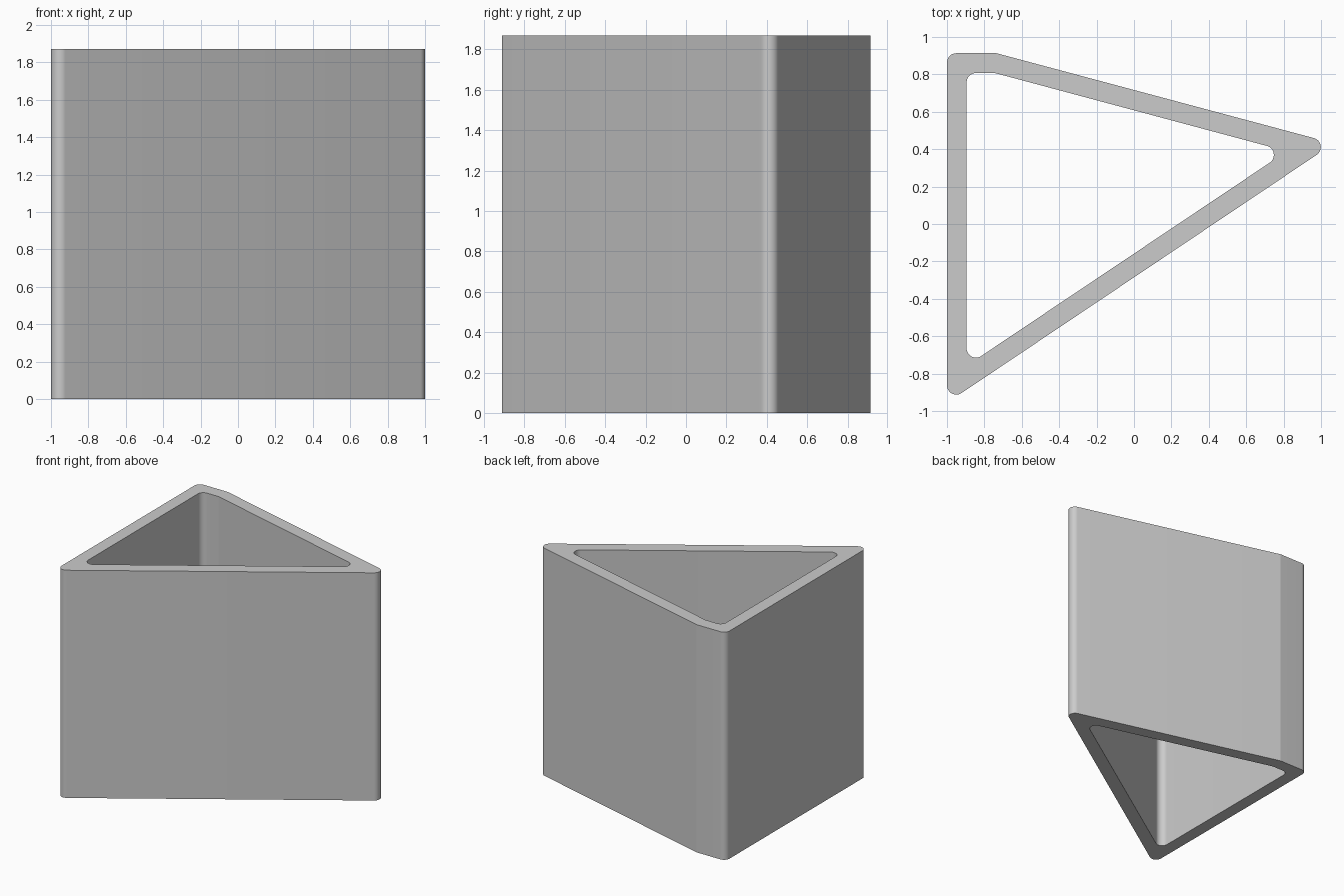
import bpy, bmesh, math
from mathutils import Vector

if "Cube" in bpy.data.objects:
    bpy.data.objects.remove(bpy.data.objects["Cube"])

HEIGHT = 1.87
SEGS = 16


def rounded(corners):
    """Outline from (x, y, radius) corners; radius 0 stays sharp."""
    pts = []
    n = len(corners)
    for i, (x, y, r) in enumerate(corners):
        p = Vector((x, y))
        if r == 0:
            pts.append(p)
            continue
        a = (Vector(corners[i - 1][:2]) - p).normalized()
        b = (Vector(corners[(i + 1) % n][:2]) - p).normalized()
        half = a.angle(b) / 2
        centre = p + (a + b).normalized() * (r / math.sin(half))
        start = p + a * (r / math.tan(half)) - centre
        end = p + b * (r / math.tan(half)) - centre
        sweep = math.atan2(start.x * end.y - start.y * end.x, start.dot(end))
        a0 = math.atan2(start.y, start.x)
        for k in range(SEGS + 1):
            t = a0 + sweep * k / SEGS
            pts.append(centre + r * Vector((math.cos(t), math.sin(t))))
    return pts


# Outer and inner wall outlines
outer = rounded([(-1, 0.913, 0.05), (-0.735, 0.913, 0),
                 (1.068, 0.431, 0.05), (-1, -0.956, 0.05)])
inner = rounded([(-0.895, 0.807, 0.05), (-0.743, 0.807, 0),
                 (0.817, 0.389, 0.05), (-0.895, -0.758, 0.05)])

# Open triangular tube: four rings joined into walls and rims
bm = bmesh.new()
rings = [[bm.verts.new((p.x, p.y, z)) for p in outline]
         for outline, z in ((outer, 0), (outer, HEIGHT), (inner, HEIGHT), (inner, 0))]
n = len(outer)
for k in range(4):
    lo, hi = rings[k], rings[(k + 1) % 4]
    for i in range(n):
        j = (i + 1) % n
        bm.faces.new((lo[i], lo[j], hi[j], hi[i]))
bmesh.ops.recalc_face_normals(bm, faces=bm.faces)

mesh = bpy.data.meshes.new("triangular_tube")
bm.to_mesh(mesh)
bm.free()
tube = bpy.data.objects.new("triangular_tube", mesh)
bpy.context.collection.objects.link(tube)
bpy.context.view_layer.objects.active = tube
tube.select_set(True)
bpy.ops.object.shade_smooth_by_angle(angle=math.radians(12))
